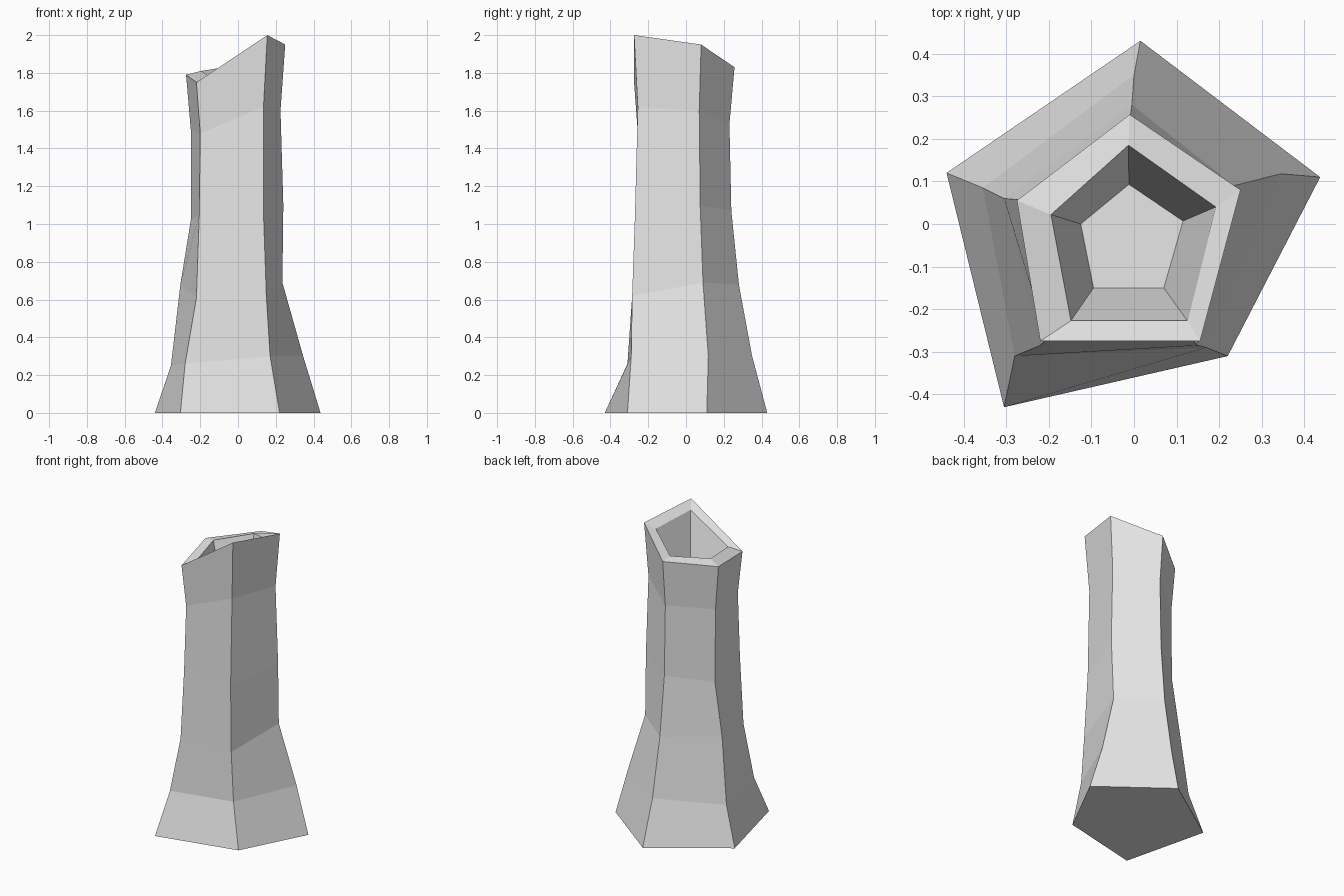
import bpy
import bmesh

default_cube = bpy.data.objects.get("Cube")
if default_cube:
    bpy.data.objects.remove(default_cube, do_unlink=True)


def make_material(name, colour):
    material = bpy.data.materials.new(name)
    material.use_nodes = True
    material.diffuse_color = colour
    shader = next(n for n in material.node_tree.nodes if n.type == "BSDF_PRINCIPLED")
    shader.inputs["Base Color"].default_value = colour
    shader.inputs["Roughness"].default_value = 0.9
    return material


# Each trunk ridge as a path from the flared foot up to the broken rim
front_right_ridge = [(-.305, -.43, 0), (-.28, -.31, .26), (-.22, -.285, .61),
                     (-.205, -.27, 1.05), (-.2, -.255, 1.48), (-.22, -.275, 1.75)]
front_left_ridge = [(.22, -.31, 0), (.17, -.29, .3), (.15, -.285, .62),
                    (.135, -.27, 1.05), (.135, -.255, 1.62), (.155, -.275, 2)]
left_ridge = [(.437, .11, 0), (.345, .118, .3), (.235, .09, .69),
              (.24, .075, 1.1), (.225, .07, 1.6), (.25, .08, 1.95)]
back_ridge = [(.015, .43, 0), (0, .35, .3), (-.005, .28, .68),
              (-.01, .24, 1.07), (-.01, .23, 1.53), (-.01, .257, 1.83)]
right_ridge = [(-.44, .12, 0), (-.355, .085, .25), (-.305, .06, .68),
               (-.25, .055, 1.02), (-.25, .05, 1.5), (-.275, .055, 1.79)]
ridges = [front_right_ridge, front_left_ridge, left_ridge, back_ridge, right_ridge]

# Inner lip of the rim and the floor of the hollow, in the same corner order
inner_lip = [(-.148, -.227, 1.78), (.125, -.227, 1.95), (.192, .04, 1.91),
             (-.013, .185, 1.84), (-.195, .022, 1.81)]
floor_height = 1.53
hollow_floor = [(x, y, floor_height) for x, y in
                [(-.095, -.15), (.07, -.15), (.115, .007), (-.012, .093), (-.125, 0)]]


def bridge(bm, lower, upper):
    """Join two rings of vertices with a band of quads."""
    count = len(lower)
    for i in range(count):
        j = (i + 1) % count
        bm.faces.new((lower[i], lower[j], upper[j], upper[i]))


# Trunk: outer bands, rim, hollow walls, then both end caps
bm = bmesh.new()
outlines = list(zip(*ridges)) + [inner_lip, hollow_floor]
rings = [[bm.verts.new(point) for point in outline] for outline in outlines]
for lower, upper in zip(rings, rings[1:]):
    bridge(bm, lower, upper)
bm.faces.new(list(reversed(rings[0])))
bm.faces.new(rings[-1])
bmesh.ops.recalc_face_normals(bm, faces=bm.faces)

mesh = bpy.data.meshes.new("hollow_trunk")
bm.to_mesh(mesh)
bm.free()
mesh.materials.append(make_material("pale grey", (0.8, 0.8, 0.8, 1)))
for polygon in mesh.polygons:
    polygon.use_smooth = False

trunk = bpy.data.objects.new("hollow_trunk", mesh)
bpy.context.scene.collection.objects.link(trunk)
